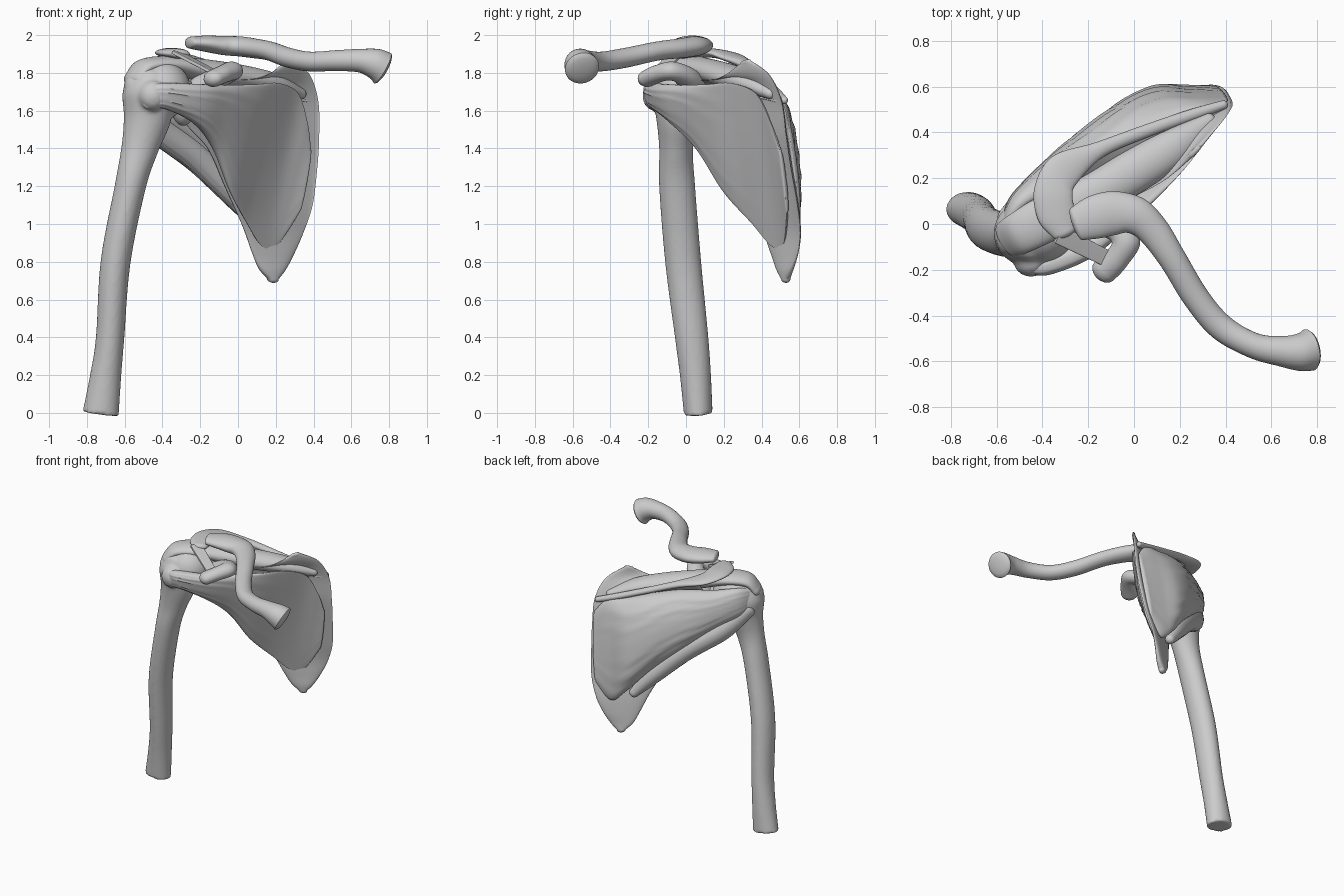
import bpy, bmesh, math
from mathutils import Vector as V

UP = V((0, 0, 1))
FRONT = V((0.575, -0.80, -0.16)).normalized()   # normal of the shoulder-blade plane


def catmull(a, b, c, d, t):
    return 0.5 * (2 * b + (c - a) * t + (2 * a - 5 * b + 4 * c - d) * t * t
                  + (3 * b - a - 3 * c + d) * t ** 3)


def spow(v, p):
    return math.copysign(abs(v) ** p, v)


def loft(name, keys, steps=8, seg=48, power=1.0, caps=(1, 1), ripple=0.0):
    """Skin rings given as (centre, half-width vector, front vector, back vector)."""
    rings = []
    n = len(keys)
    for i in range(n - 1):
        ks = [keys[max(i - 1, 0)], keys[i], keys[i + 1], keys[min(i + 2, n - 1)]]
        for s in range(steps):
            rings.append([catmull(*[k[j] for k in ks], s / steps) for j in range(4)])
    rings.append(list(keys[-1]))

    def dome(end, before, amount):
        d = (end[0] - before[0]).normalized()
        r = min(end[1].length, (end[2] - end[3]).length / 2) * amount
        return [[end[0] + d * r * math.sin(a)] + [v * math.cos(a) for v in end[1:]]
                for a in (0.4, 0.8, 1.15, 1.4)]
    head = dome(rings[0], rings[1], caps[0]) if caps[0] else []
    tail = dome(rings[-1], rings[-2], caps[1]) if caps[1] else []
    rings = head[::-1] + rings + tail
    bm = bmesh.new()
    grid = []
    for c, u, f, b in rings:
        row = []
        for k in range(seg):
            a = 2 * math.pi * k / seg
            ca, sa = spow(math.cos(a), power), spow(math.sin(a), power)
            w = 1 + ripple * math.sin(ca * 19 + 1.5 * math.sin(c.x * 14))
            row.append(bm.verts.new(c + u * ca + (f if sa > 0 else b) * abs(sa) * w))
        grid.append(row)
    for r0, r1 in zip(grid, grid[1:]):
        for k in range(seg):
            bm.faces.new((r0[k], r0[(k + 1) % seg], r1[(k + 1) % seg], r1[k]))
    bm.faces.new(grid[0])
    bm.faces.new(grid[-1])
    bmesh.ops.recalc_face_normals(bm, faces=bm.faces)
    me = bpy.data.meshes.new(name)
    bm.to_mesh(me)
    bm.free()
    ob = bpy.data.objects.new(name, me)
    bpy.context.collection.objects.link(ob)
    smooth(ob)
    return ob


def smooth(ob):
    bpy.ops.object.select_all(action='DESELECT')
    ob.select_set(True)
    bpy.context.view_layer.objects.active = ob
    bpy.ops.object.shade_smooth_by_angle(angle=math.radians(45))


def tube(name, pts, ref=UP, **kw):
    """Points are (x, y, z, side radius, ref radius)."""
    ps = [V(p[:3]) for p in pts]
    keys = []
    for i, p in enumerate(pts):
        t = (ps[min(i + 1, len(ps) - 1)] - ps[max(i - 1, 0)]).normalized()
        u = ref.cross(t).normalized()
        v = t.cross(u)
        keys.append((ps[i], u * p[3], v * p[4], v * -p[4]))
    return loft(name, keys, **kw)


def blade(name, rows, normal=FRONT, **kw):
    """Rows are (edge A, edge B, front bulge, back bulge)."""
    keys = []
    for a, b, f, k in rows:
        a, b = V(a), V(b)
        keys.append(((a + b) / 2, (a - b) / 2, normal * f, normal * -k))
    return loft(name, keys, **kw)


def ball(name, loc, size):
    bpy.ops.mesh.primitive_uv_sphere_add(segments=40, ring_count=24, location=loc)
    ob = bpy.context.object
    ob.name = name
    ob.scale = size
    smooth(ob)
    return ob


# Upper arm bone: shaft, head and tubercles fused into one skin
shaft = tube("upper_arm_bone", [
    (-.727, .065, -.005, .096, .076), (-.70, .05, .2, .082, .082), (-.677, .03, .4, .075, .088),
    (-.648, -.015, .8, .079, .095), (-.57, -.047, 1.2, .082, .095), (-.52, -.052, 1.4, .098, .09),
    (-.482, -.045, 1.55, .124, .112), (-.475, -.04, 1.68, .137, .14),
    (-.455, -.03, 1.76, .12, .13)], ref=V((0, 1, 0)), caps=(0, .6))
parts = [ball("head", (-.405, -.015, 1.71), (.155, .155, .155)),
         ball("greater_tubercle", (-.54, -.05, 1.72), (.065, .09, .085)),
         ball("lesser_tubercle", (-.45, -.165, 1.68), (.075, .065, .08))]
bpy.ops.object.select_all(action='DESELECT')
for o in parts + [shaft]:
    o.select_set(True)
bpy.context.view_layer.objects.active = shaft
bpy.ops.object.join()
rm = shaft.modifiers.new("fuse", 'REMESH')
rm.mode, rm.voxel_size, rm.use_smooth_shade = 'VOXEL', .012, True
sm = shaft.modifiers.new("soften", 'SMOOTH')
sm.iterations = 2

# Shoulder blade plate, hollow at the front
blade("shoulder_blade", [
    ((.24, .29, 1.85), (.29, .34, 1.865), .012, .012),
    ((.10, .17, 1.77), (.38, .44, 1.79), .0, .02),
    ((-.27, .0, 1.74), (.425, .505, 1.65), -.01, .035),
    ((-.29, .03, 1.56), (.43, .53, 1.47), -.015, .045),
    ((-.16, .16, 1.40), (.42, .555, 1.30), -.02, .045),
    ((-.07, .28, 1.20), (.395, .59, 1.10), -.01, .035),
    ((.02, .39, 1.0), (.345, .605, .95), .005, .025),
    ((.075, .45, .85), (.295, .59, .84), .02, .022),
    ((.11, .485, .765), (.25, .565, .76), .028, .02),
    ((.155, .515, .712), (.21, .545, .71), .025, .02)], power=.8)
ball("shoulder_socket", (-.29, .02, 1.65), (.07, .09, .13))

# Ridge of the blade with its overhanging tip
tube("blade_ridge", [
    (.39, .52, 1.655, .02, .02), (.25, .475, 1.70, .026, .022), (.05, .405, 1.77, .028, .022),
    (-.15, .325, 1.84, .036, .024), (-.305, .235, 1.885, .08, .024), (-.352, .14, 1.905, .085, .025),
    (-.34, .04, 1.905, .082, .026), (-.305, -.035, 1.90, .055, .025)])
blade("ridge_wall", [
    ((.39, .52, 1.655), (.38, .48, 1.65), .012, .012),
    ((.20, .46, 1.715), (.23, .37, 1.67), .012, .012),
    ((0, .385, 1.785), (.04, .24, 1.69), .014, .014),
    ((-.18, .31, 1.85), (-.16, .12, 1.70), .018, .018),
    ((-.26, .27, 1.88), (-.21, .10, 1.70), .02, .02)], normal=UP)

# Hooked process at the front and the flat ligament to the tip
tube("front_hook", [
    (-.19, .05, 1.72, .08, .07), (-.08, -.01, 1.785, .065, .055), (-.035, -.08, 1.81, .062, .05),
    (-.075, -.15, 1.795, .055, .047), (-.13, -.205, 1.77, .058, .045)])
tube("hook_ligament", [(-.12, -.15, 1.80, .036, .01), (-.33, -.045, 1.91, .042, .01)],
     power=.25, caps=(0, 0))

# Collar bone
tube("collar_bone", [
    (-.25, .0, 1.96, .075, .032), (-.17, .03, 1.955, .095, .043), (-.08, .048, 1.945, .095, .05),
    (.01, .035, 1.94, .082, .053), (.085, -.03, 1.93, .07, .052), (.17, -.155, 1.915, .06, .05),
    (.27, -.32, 1.88, .058, .052), (.38, -.45, 1.86, .058, .052), (.52, -.53, 1.865, .056, .055),
    (.64, -.555, 1.865, .066, .062), (.72, -.56, 1.85, .082, .08), (.765, -.55, 1.825, .092, .092)],
     caps=(.6, .25))

# Front cuff muscle
blade("front_cuff_muscle", [
    ((-.47, -.20, 1.73), (-.48, -.18, 1.61), .03, .04),
    ((-.39, -.195, 1.745), (-.39, -.16, 1.61), .045, .05),
    ((-.20, -.12, 1.74), (-.23, -.06, 1.53), .05, .06),
    ((-.05, -.01, 1.735), (-.125, .07, 1.39), .04, .06),
    ((.10, .12, 1.74), (-.04, .20, 1.17), .022, .05),
    ((.22, .24, 1.745), (.05, .35, 1.0), .005, .04),
    ((.32, .37, 1.69), (.13, .455, .88), .0, .04),
    ((.37, .45, 1.53), (.21, .515, .89), .005, .03),
    ((.385, .495, 1.40), (.325, .535, 1.06), .01, .02)], power=.8, ripple=.06)

# Rear cuff muscle below the ridge
blade("rear_cuff_muscle", [
    ((-.565, -.03, 1.78), (-.57, -.01, 1.65), .03, .025),
    ((-.50, .08, 1.81), (-.52, .08, 1.59), .04, .05),
    ((-.35, .17, 1.79), (-.37, .20, 1.50), .05, .085),
    ((-.15, .27, 1.78), (-.19, .33, 1.35), .05, .12),
    ((.05, .38, 1.74), (.0, .44, 1.18), .05, .145),
    ((.20, .45, 1.70), (.14, .53, 1.02), .04, .13),
    ((.32, .50, 1.67), (.24, .575, .94), .02, .07),
    ((.405, .535, 1.57), (.35, .60, 1.06), .01, .025)], power=.9, ripple=.04)

# Slim muscle along the lower edge
tube("lower_cuff_muscle", [
    (-.55, .03, 1.64, .045, .055), (-.42, .16, 1.50, .06, .075), (-.22, .31, 1.35, .065, .075),
    (-.03, .43, 1.16, .06, .065), (.09, .50, 1.01, .035, .035)], ripple=.03)

# Upper cuff muscle passing under the tip to the arm bone
tube("upper_cuff_muscle", [
    (-.55, -.07, 1.765, .085, .04), (-.50, -.04, 1.83, .092, .042), (-.38, .025, 1.845, .10, .045),
    (-.20, .115, 1.815, .092, .06), (0, .23, 1.78, .095, .065), (.18, .34, 1.745, .08, .055),
    (.33, .45, 1.69, .035, .03)])
